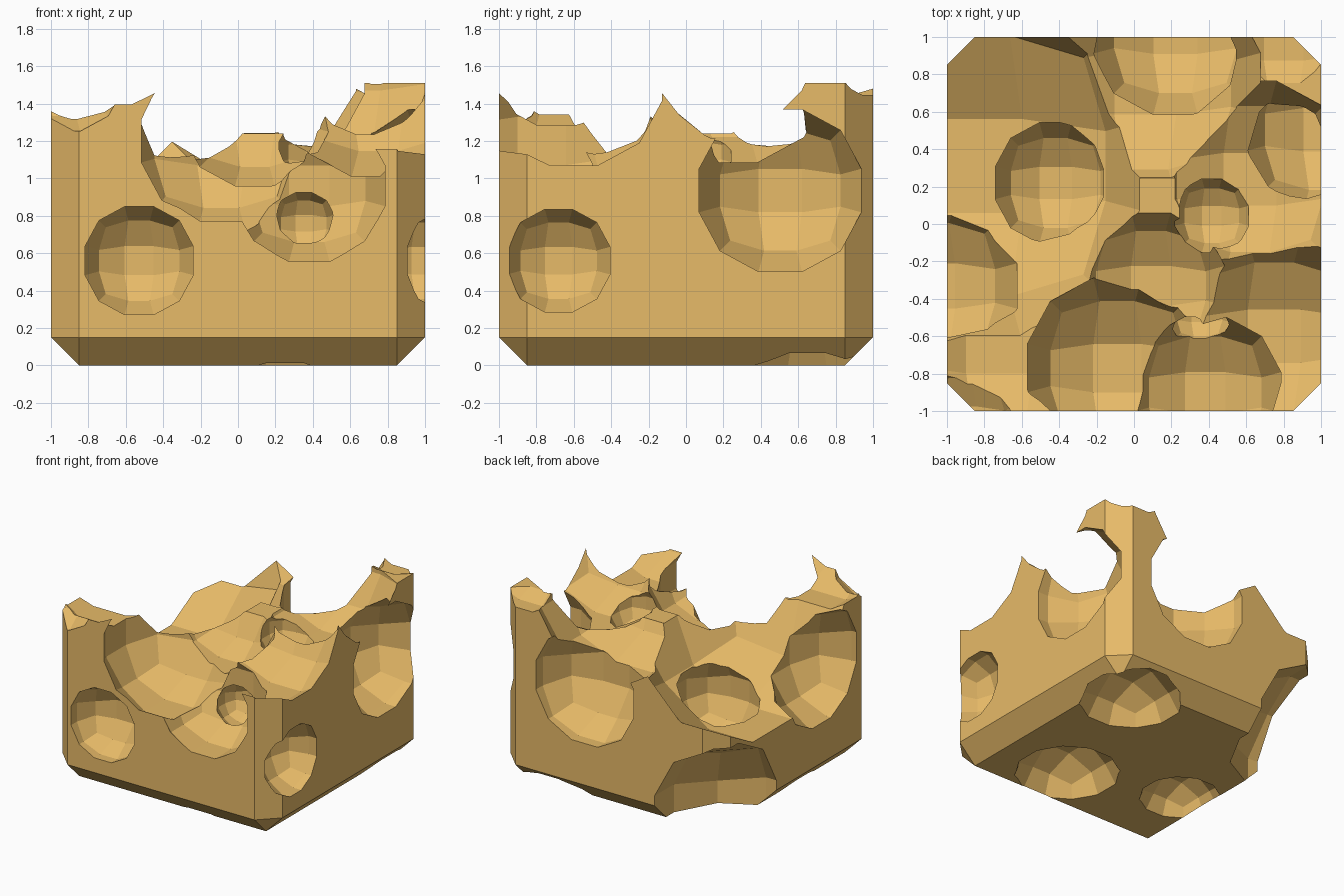
import bpy, bmesh, math
from mathutils import Vector

if "Cube" in bpy.data.objects:
    bpy.data.objects.remove(bpy.data.objects["Cube"])

H = 1.51  # height of the block before carving

cheese = bpy.data.materials.new("warm tan")
cheese.diffuse_color = (0.81, 0.50, 0.14, 1)
cheese.use_nodes = True
cheese.node_tree.nodes["Principled BSDF"].inputs["Base Color"].default_value = cheese.diffuse_color

# Cavities: centre x, y, z, radius
CAVITIES = [
    # bowls eaten into the top
    (-0.85, 0.31, 1.60, 0.975), (0.15, 0.10, 1.77, 0.55),
    (0.75, -0.60, 1.54, 0.55), (0.09, -0.33, 1.355, 0.41),
    (0.62, 0.24, 1.61, 0.545), (0.06, 0.75, 1.62, 0.64),
    (-0.72, -0.62, 1.95, 0.69), (-0.93, -1.06, 1.57, 0.33),
    (0.80, 0.98, 1.84, 0.41),
    (-0.42, 0.22, 0.69, 0.335), (0.415, 0.045, 1.14, 0.205),
    # front bites
    (-0.09, -0.77, 1.20, 0.50), (0.38, -0.90, 0.96, 0.42),
    (0.35, -0.48, 0.76, 0.17),
    # side pits
    (-0.53, -1.00, 0.56, 0.30), (1.00, -0.68, 0.56, 0.285),
    (1.02, 0.505, 0.935, 0.45), (0.22, 1.03, 0.935, 0.46),
    (-1.08, -0.33, 0.93, 0.47), (-1.09, 0.93, 0.05, 0.70),
    # pits underneath
    (0.25, -0.48, -0.15, 0.425), (-0.64, -0.22, -0.12, 0.33),
    (0.57, 0.65, -0.15, 0.42),
]


def new_object(name, bm):
    me = bpy.data.meshes.new(name)
    bm.to_mesh(me)
    bm.free()
    ob = bpy.data.objects.new(name, me)
    bpy.context.collection.objects.link(ob)
    return ob


def quad_sphere(name, centre, r):
    """Ball made of six 3x3 patches, twelve sides around."""
    bm = bmesh.new()
    t = [-1, -math.tan(math.radians(15)), math.tan(math.radians(15)), 1]
    for axis in range(3):
        for sign in (-1, 1):
            grid = {}
            for i in range(4):
                for j in range(4):
                    p = Vector((0, 0, 0))
                    p[axis] = sign
                    p[(axis + 1) % 3] = t[i]
                    p[(axis + 2) % 3] = t[j]
                    grid[i, j] = bm.verts.new(Vector(centre) + p.normalized() * r)
            for i in range(3):
                for j in range(3):
                    q = [grid[i, j], grid[i + 1, j], grid[i + 1, j + 1], grid[i, j + 1]]
                    bm.faces.new(q if sign > 0 else q[::-1])
    bmesh.ops.remove_doubles(bm, verts=bm.verts[:], dist=1e-4)
    bmesh.ops.recalc_face_normals(bm, faces=bm.faces[:])
    return new_object(name, bm)


def volume(me):
    bm = bmesh.new()
    bm.from_mesh(me)
    v = bm.calc_volume(signed=True)
    bm.free()
    return v


def carve(block, n, x, y, z, r):
    """Cut one ball out; try again another way if the cut came out wrong."""
    before = volume(block.data)
    tries = [('MANIFOLD', 0), ('EXACT', 0), ('EXACT', 1), ('MANIFOLD', 1), ('FLOAT', 0)]
    for solver, nudge in tries:
        cut = quad_sphere("cavity_cutter", (x + n * 1e-4 + nudge * 0.004,
                          y - n * 7e-5 - nudge * 0.003, z + nudge * 0.002), r * 1.03)
        cut.data.materials.append(cheese)
        cut.hide_render = True
        m = block.modifiers.new("cavity", 'BOOLEAN')
        m.operation = 'DIFFERENCE'
        m.solver = solver
        m.object = cut
        dg = bpy.context.evaluated_depsgraph_get()
        me = bpy.data.meshes.new_from_object(block.evaluated_get(dg))
        block.modifiers.clear()
        bpy.data.objects.remove(cut)
        after = volume(me)
        inside = all(abs(v.co.x) < 1.001 and abs(v.co.y) < 1.001
                     and -0.001 < v.co.z < H + 0.001 for v in me.vertices)
        if inside and 1e-5 < before - after < 4.2 * (r * 1.03) ** 3:
            block.data = me
            return
    print("cavity failed", n)


# Block with chamfered sides and bottom
bm = bmesh.new()
bmesh.ops.create_cube(bm, size=2)
for v in bm.verts:
    v.co.z = H if v.co.z > 0 else 0
edges = [e for e in bm.edges if min(v.co.z for v in e.verts) < 0.01]
bmesh.ops.bevel(bm, geom=edges, offset=0.15, segments=1, affect='EDGES', profile=0.5)
block = new_object("cheese_block", bm)
block.data.materials.append(cheese)

for n, c in enumerate(CAVITIES):
    carve(block, n, *c)

# Drop crumbs that were cut loose
me = block.data
bm = bmesh.new()
bm.from_mesh(me)
left, islands = set(bm.verts), []
while left:
    stack, island = [left.pop()], []
    while stack:
        v = stack.pop()
        island.append(v)
        for e in v.link_edges:
            w = e.other_vert(v)
            if w in left:
                left.remove(w)
                stack.append(w)
    islands.append(island)
islands.sort(key=len)
for island in islands[:-1]:
    bmesh.ops.delete(bm, geom=island, context='VERTS')
for f in bm.faces:
    f.smooth = False
    f.material_index = 0
bm.to_mesh(me)
bm.free()
me.materials.clear()
me.materials.append(cheese)
